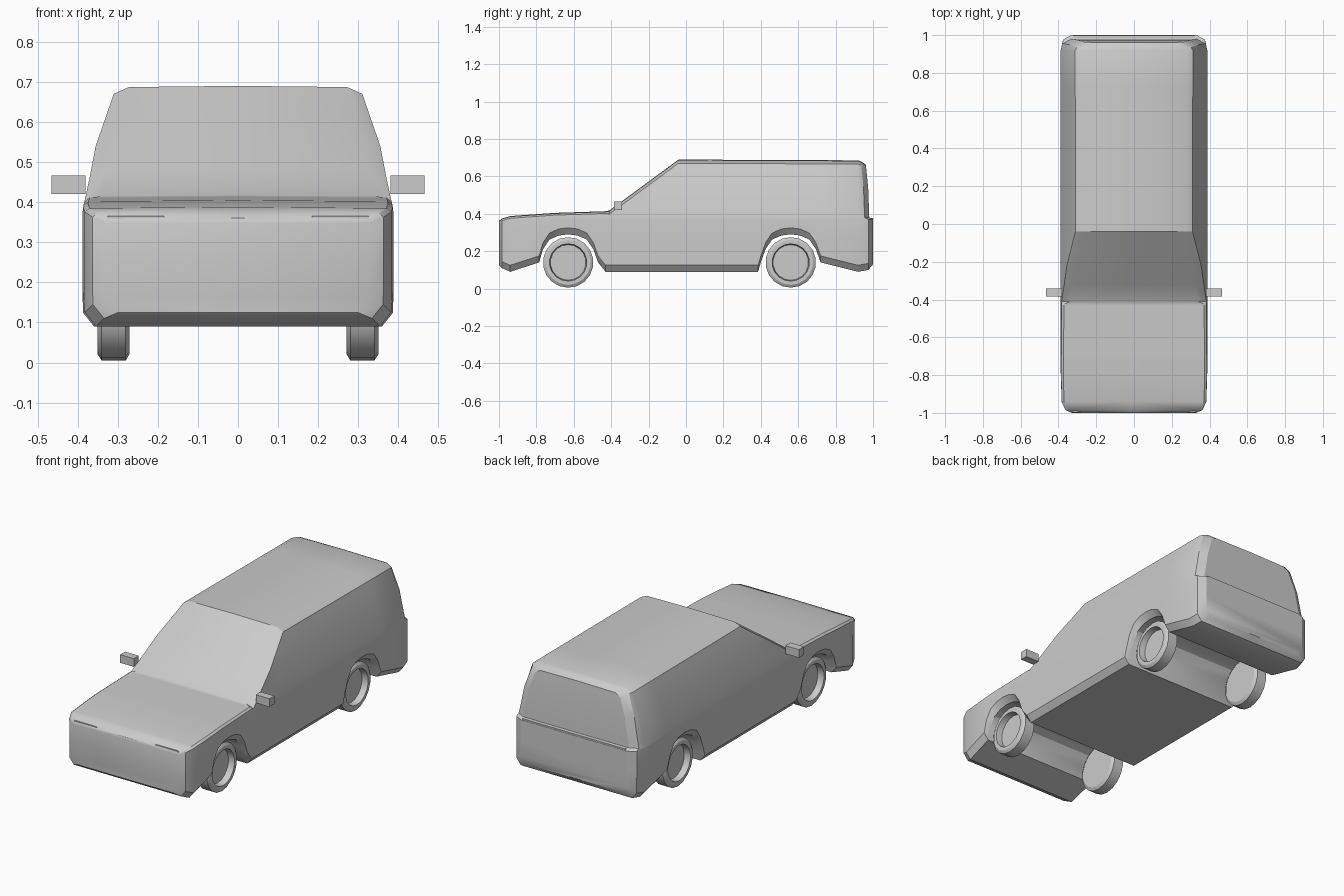
import bpy, bmesh, math
from mathutils import Matrix

if "Cube" in bpy.data.objects:
    bpy.data.objects.remove(bpy.data.objects["Cube"])

grey = bpy.data.materials.new("plain grey")
grey.use_nodes = True
grey.diffuse_color = (0.6, 0.6, 0.6, 1)
grey.node_tree.nodes["Principled BSDF"].inputs["Base Color"].default_value = (0.6, 0.6, 0.6, 1)


def finish(bm, name, smooth=30):
    bmesh.ops.remove_doubles(bm, verts=bm.verts, dist=0.0005)
    bmesh.ops.recalc_face_normals(bm, faces=bm.faces)
    mesh = bpy.data.meshes.new(name)
    bm.to_mesh(mesh)
    bm.free()
    mesh.materials.append(grey)
    ob = bpy.data.objects.new(name, mesh)
    bpy.context.collection.objects.link(ob)
    if smooth:
        bpy.ops.object.select_all(action='DESELECT')
        ob.select_set(True)
        bpy.context.view_layer.objects.active = ob
        bpy.ops.object.shade_smooth_by_angle(angle=math.radians(smooth))
    return ob


def lerp(table, v):
    for (a, p), (b, q) in zip(table, table[1:]):
        if v <= b:
            return p + (q - p) * max(0, (v - a) / (b - a))
    return table[-1][1]


# Outlines: floor with wheel arches, roof line, side curve, tailgate curve
def arch(y, front, rear):
    return [(y + front[0], front[1]), (y - 0.135, 0.21), (y - 0.10, 0.262), (y - 0.05, 0.284),
            (y, 0.29), (y + 0.05, 0.284), (y + 0.10, 0.262), (y + 0.135, 0.21), (y + rear[0], rear[1])]


AXLES = (-0.63, 0.56)
FLOOR = ([(-1, 0.125), (-0.985, 0.11), (-0.94, 0.09)]
         + arch(AXLES[0], (-0.155, 0.14), (0.16, 0.14)) + [(-0.43, 0.09)]
         + [(0.385, 0.09)] + arch(AXLES[1], (-0.16, 0.14), (0.16, 0.14)) + [(0.92, 0.09)])
ROOF = [(-1, 0.36), (-0.985, 0.375), (-0.94, 0.388), (-0.7, 0.405), (-0.425, 0.414),
        (-0.41, 0.418), (-0.04, 0.69), (0.92, 0.686)]
SIDE = [(0.09, 0.387), (0.37, 0.388), (0.39, 0.386), (0.42, 0.378), (0.54, 0.355), (0.67, 0.31)]
TAIL = [(0.13, 1.0), (0.37, 1.0), (0.38, 0.98), (0.54, 0.974), (0.66, 0.962)]
LEVELS = (0.25, 0.37, 0.38, 0.42, 0.54, 0.67)


def half_section(floor, roof, inset, edge, drop):
    """Half outline from the floor centre to the roof centre."""
    top = roof - drop
    low = floor + 0.035
    zs = [low] + [min(max(z, low), top) for z in LEVELS] + [top]
    pts = [(0, floor), (lerp(SIDE, floor) - inset - 0.028, floor)]
    pts += [(lerp(SIDE, z) - inset, z) for z in zs]
    return pts + [(pts[-1][0] - edge, roof - 0.003), (0, roof)]


# Body shell lofted from front to back
ys = {round(y, 3) for y, z in FLOOR + ROOF}
for z in (0.48, 0.56, 0.62):
    ys.add(round(-0.41 + (z - 0.418) / 0.272 * 0.37, 3))
stations = []
for y in sorted(ys):
    inset = lerp([(-1, 0.06), (-0.985, 0.025), (-0.94, 0.005), (-0.8, 0)], y)
    hood = y < -0.42
    edge = 0.012 if hood else lerp([(-0.41, 0.045), (-0.04, 0.038)], y)
    drop = 0.012 if hood else 0.02
    sec = half_section(lerp(FLOOR, y), lerp(ROOF, y), inset, edge, drop)
    stations.append([(x, y, z) for x, z in sec])
for back, floor, roof, inset in ((0.025, 0.1, 0.68, 0.012), (0, 0.13, 0.662, 0.055)):
    sec = half_section(floor, roof, inset, 0.03, 0.02)
    stations.append([(x, lerp(TAIL, z) - back, z) for x, z in sec])

bm = bmesh.new()
rings = []
for sec in stations:
    right = [bm.verts.new((-x, y, z)) for x, y, z in sec]
    left = [bm.verts.new(p) for p in sec]
    rings.append((right, left))
for a, b in zip(rings, rings[1:]):
    for s in (0, 1):
        for i in range(len(a[s]) - 1):
            bm.faces.new((a[s][i], a[s][i + 1], b[s][i + 1], b[s][i]))
for right, left in (rings[0], rings[-1]):
    for i in range(len(right) - 1):
        bm.faces.new((right[i], right[i + 1], left[i + 1], left[i]))
bmesh.ops.dissolve_degenerate(bm, edges=bm.edges, dist=0.0005)
finish(bm, "body")


def box(name, centre, size):
    bm = bmesh.new()
    bmesh.ops.create_cube(bm, size=1, matrix=Matrix.Translation(centre) @ Matrix.Diagonal((*size, 1)))
    return finish(bm, name, 0)


# Wheels: lathed tyre with a dished hub
TYRE = [(0.27, 0), (0.27, 0.118), (0.28, 0.135), (0.34, 0.135), (0.35, 0.12),
        (0.35, 0.1), (0.315, 0.095), (0.315, 0)]


def wheel(name, side, y):
    bm = bmesh.new()
    verts = [bm.verts.new((side * x, y, 0.14 + r)) for x, r in TYRE]
    edges = [bm.edges.new(pair) for pair in zip(verts, verts[1:])]
    bmesh.ops.spin(bm, geom=verts + edges, cent=(0, y, 0.14), axis=(1, 0, 0),
                   angle=math.tau, steps=18)
    finish(bm, name)


for side, label in ((1, "left"), (-1, "right")):
    for y, end in zip(AXLES, ("front", "rear")):
        wheel(f"{end}_{label}_wheel", side, y)
    box(f"{label}_mirror", (side * 0.423, -0.363, 0.443), (0.085, 0.044, 0.046))
    box(f"{label}_headlight_strip", (side * 0.255, -0.993, 0.361), (0.14, 0.009, 0.01))

# Tailgate handle strip
box("tailgate_strip", (0, 0.99, 0.374), (0.64, 0.018, 0.009))
